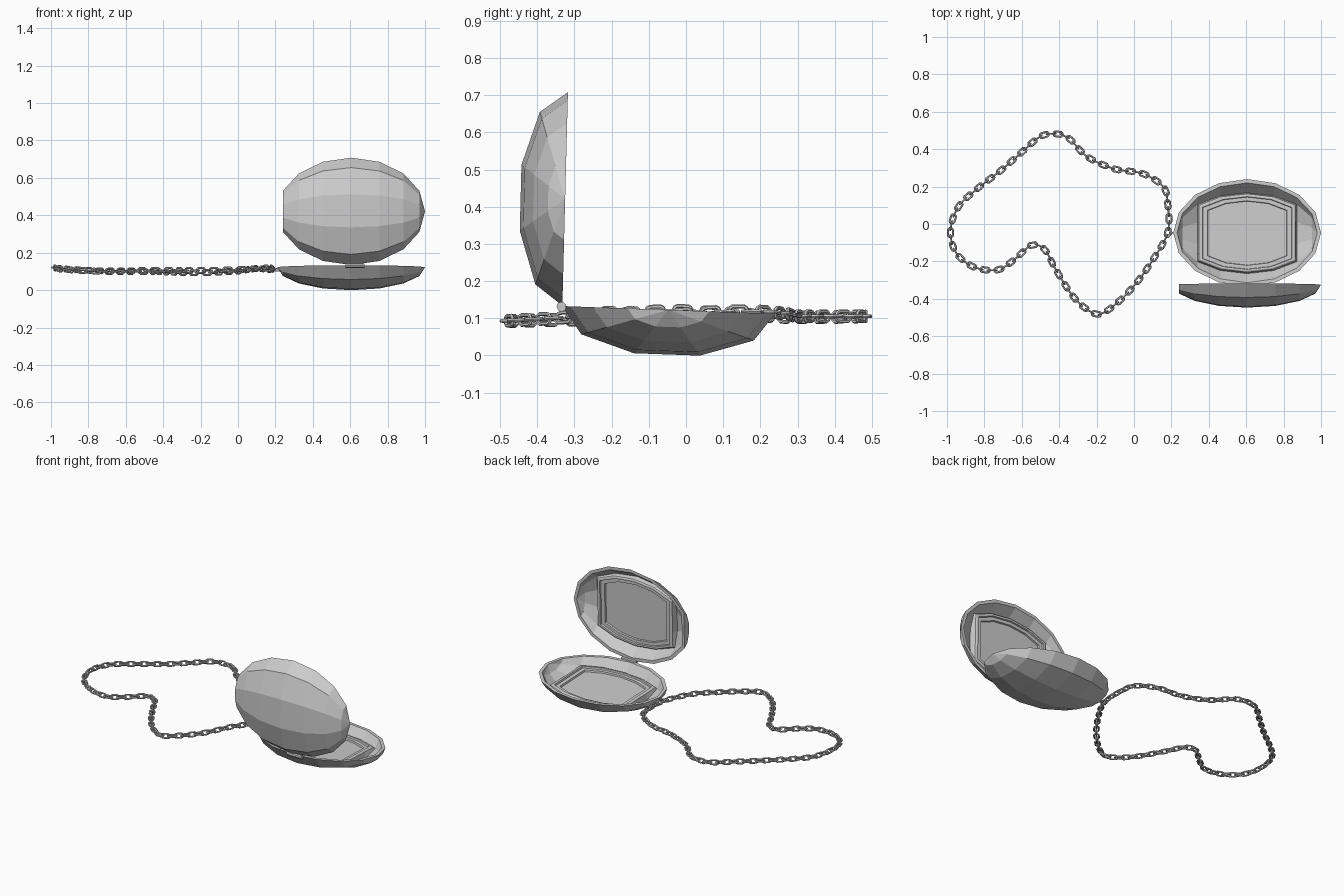
import bpy, bmesh, math
from mathutils import Vector, Matrix

if "Cube" in bpy.data.objects:
    bpy.data.objects.remove(bpy.data.objects["Cube"])


def make_object(name, bm):
    bmesh.ops.recalc_face_normals(bm, faces=bm.faces)
    me = bpy.data.meshes.new(name)
    bm.to_mesh(me)
    bm.free()
    ob = bpy.data.objects.new(name, me)
    bpy.context.collection.objects.link(ob)
    return ob


COLS, BANDS = 8, 5


def half_sphere(bm, rx, rv, rd, left_limit):
    """Grid of half an ellipsoid with its poles on the x axis."""
    grid = []
    for i in range(COLS + 1):
        t = math.pi * i / COLS
        s = math.sin(t)
        row = []
        for j in range(BANDS + 1):
            p = math.pi * j / BANDS
            row.append(bm.verts.new((max(-rx * math.cos(t), left_limit),
                                     rv * s * math.cos(p), rd * s * math.sin(p))))
        grid.append(row)
    return grid


def quad(bm, a, b, c, d):
    bm.faces.new((a, b, c, d))


def locket_half(name, centre, v_axis, d_axis, left_limit):
    bm = bmesh.new()
    outer = half_sphere(bm, 0.395, 0.287, 0.126, left_limit)
    inner = half_sphere(bm, 0.375, 0.267, 0.111, left_limit + 0.015)
    for i in range(COLS):
        for j in range(BANDS):
            for g in (outer, inner):
                # the middle of the inside is covered by the picture frame
                if g is inner and 2 <= i < 6 and 1 <= j < 4:
                    continue
                quad(bm, g[i][j], g[i + 1][j], g[i + 1][j + 1], g[i][j + 1])
        for j in (0, BANDS):
            quad(bm, outer[i][j], outer[i + 1][j], inner[i + 1][j], inner[i][j])
    # raised picture frame and recessed panel
    loop = ([inner[i][1] for i in range(2, 7)] + [inner[6][2], inner[6][3]]
            + [inner[i][4] for i in range(6, 1, -1)] + [inner[2][3], inner[2][2]])
    base = [v.co.copy() for v in loop]
    for scale, depth in ((0.97, 0.038), (0.94, 0.034), (0.90, 0.034),
                         (0.89, 0.044), (0.80, 0.044), (0.79, 0.054)):
        ring = [bm.verts.new((c.x * scale, c.y * scale, depth)) for c in base]
        for k in range(len(loop)):
            n = (k + 1) % len(loop)
            quad(bm, loop[k], loop[n], ring[n], ring[k])
        loop = ring
    bm.faces.new(loop)
    bmesh.ops.remove_doubles(bm, verts=bm.verts, dist=1e-5)
    bmesh.ops.dissolve_degenerate(bm, edges=bm.edges, dist=1e-6)
    v, d = Vector(v_axis).normalized(), Vector(d_axis).normalized()
    m = Matrix((Vector((1, 0, 0)), v, d)).transposed().to_4x4()
    bm.transform(Matrix.Translation(centre) @ m)
    return make_object(name, bm)


locket_half("locket_base", (0.605, -0.047, 0.1225), (0, 1, -0.036), (0, -0.036, -1), -1)
locket_half("locket_lid", (0.605, -0.325, 0.421), (0, 0.026, 1), (0, -1, 0.026), -0.365)

# hinge barrel
bm = bmesh.new()
bmesh.ops.create_cone(bm, cap_ends=True, segments=10, radius1=0.013, radius2=0.013, depth=0.1,
                      matrix=Matrix.Translation((0.625, -0.335, 0.131)) @ Matrix.Rotation(math.pi / 2, 4, 'Y'))
make_object("hinge", bm)


def add_link(bm, matrix, radius, stretch, wire, major=12, minor=6):
    """Closed wire ring, pulled long along local x."""
    rings = []
    for i in range(major):
        a = 2 * math.pi * (i + 0.5) / major
        out = Vector((math.cos(a), math.sin(a), 0))
        mid = out * radius + Vector((math.copysign(stretch, out.x), 0, 0))
        rings.append([bm.verts.new(matrix @ (mid + out * wire * math.cos(b) + Vector((0, 0, wire * math.sin(b)))))
                      for b in (2 * math.pi * k / minor for k in range(minor))])
    for i in range(major):
        r, s = rings[i], rings[(i + 1) % major]
        for k in range(minor):
            n = (k + 1) % minor
            quad(bm, r[k], s[k], s[n], r[n])


# chain path, smoothed through a few points
path = [Vector(p) for p in (
    (.18, -.045, .11), (.18, .107, .118), (.155, .2, .118), (.045, .27, .112), (-.105, .295, .106),
    (-.25, .36, .105), (-.345, .455, .105), (-.42, .482, .105), (-.505, .465, .105), (-.61, .375, .103),
    (-.72, .28, .103), (-.84, .187, .108), (-.94, .09, .114), (-.981, -.037, .12), (-.95, -.155, .113),
    (-.855, -.23, .106), (-.73, -.245, .1), (-.64, -.19, .1), (-.55, -.115, .1), (-.48, -.135, .1),
    (-.42, -.24, .098), (-.335, -.375, .095), (-.26, -.45, .093), (-.185, -.481, .093),
    (-.1, -.43, .096), (0, -.33, .102), (.095, -.2, .115))]
fine, n = [], len(path)
for i in range(n):
    a, b, c, d = (path[(i + k) % n] for k in (-1, 0, 1, 2))
    for s in range(20):
        t = s / 20
        fine.append(0.5 * (2 * b + (c - a) * t + (2 * a - 5 * b + 4 * c - d) * t * t
                           + (3 * b - a - 3 * c + d) * t ** 3))
fine.append(fine[0])
lengths = [0.0]
for p, q in zip(fine, fine[1:]):
    lengths.append(lengths[-1] + (q - p).length)
count = 2 * round(lengths[-1] / 0.037 / 2)

# chain of links, each turned a quarter from the last
bm = bmesh.new()
seg = 0
for k in range(count):
    dist = lengths[-1] * k / count
    while lengths[seg + 1] < dist:
        seg += 1
    p, q = fine[seg], fine[seg + 1]
    pos = p.lerp(q, (dist - lengths[seg]) / (lengths[seg + 1] - lengths[seg]))
    x = (q - p).normalized()
    y = Vector((0, 0, 1)).cross(x).normalized()
    m = Matrix((x, y, x.cross(y))).transposed().to_4x4()
    m = Matrix.Translation(pos) @ m @ Matrix.Rotation(math.pi / 2 * (k % 2), 4, 'X')
    add_link(bm, m, 0.0135, 0.0115, 0.0055)
make_object("chain", bm)

# rings joining chain and locket
bm = bmesh.new()
add_link(bm, Matrix.Translation((0.182, -0.045, 0.11)), 0.017, 0, 0.005)
add_link(bm, Matrix.Translation((0.21, -0.047, 0.108)) @ Matrix.Rotation(math.pi / 2, 4, 'X'),
         0.006, 0.011, 0.004)
make_object("jump_rings", bm)
